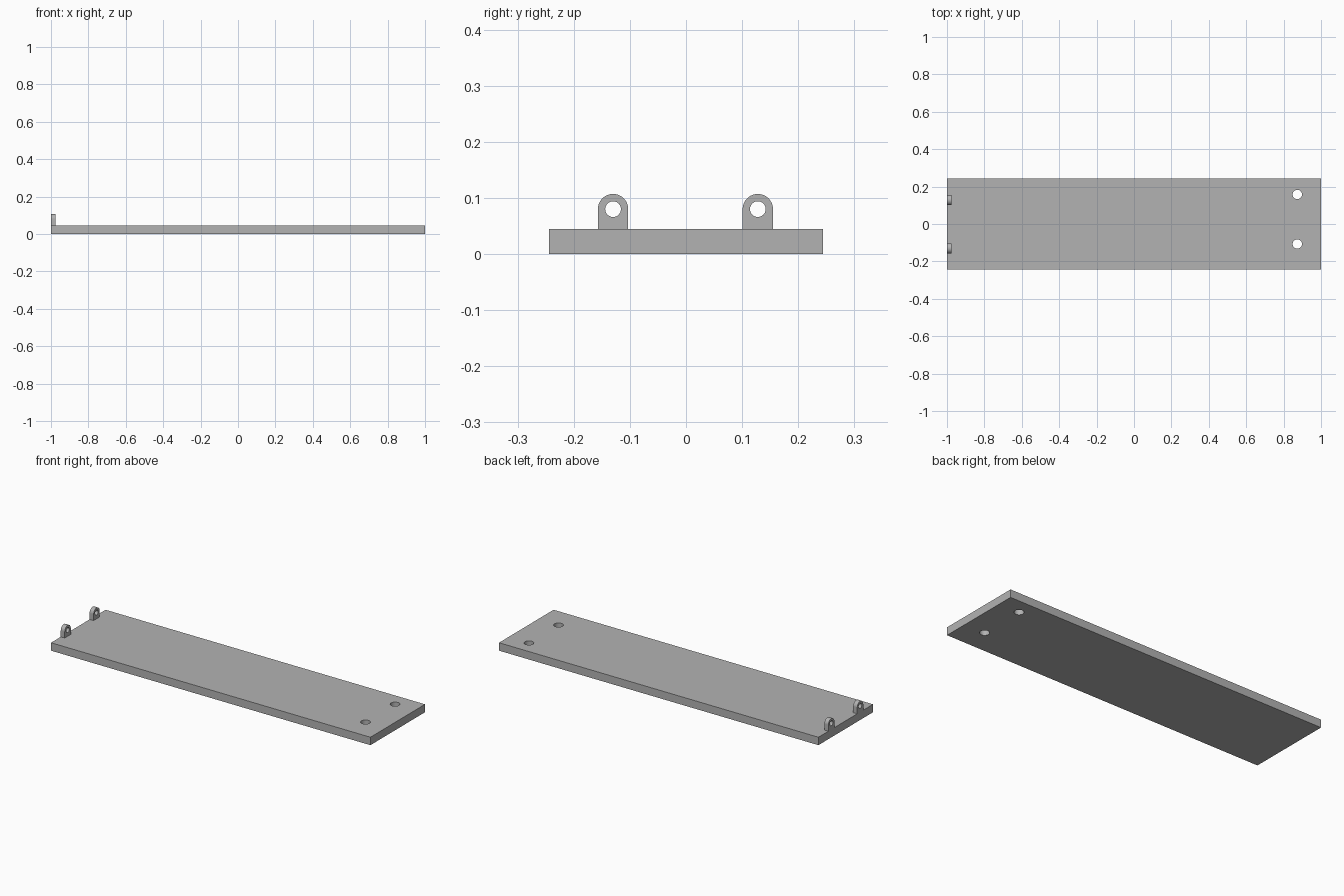
import bpy
import bmesh
from math import cos, sin, pi, radians
from mathutils import Matrix, Vector

cube = bpy.data.objects.get("Cube")
if cube:
    bpy.data.objects.remove(cube)

grey = bpy.data.materials.new("plain_grey")
grey.use_nodes = True
colour = (0.45, 0.45, 0.45, 1)
grey.diffuse_color = colour
grey.node_tree.nodes["Principled BSDF"].inputs["Base Color"].default_value = colour


def arc(cx, cy, radius, sweep=2 * pi, steps=32):
    """Points along an arc; a full circle leaves out the repeated last point."""
    count = steps if sweep >= 2 * pi else steps + 1
    return [(cx + radius * cos(sweep * i / steps),
             cy + radius * sin(sweep * i / steps)) for i in range(count)]


def plate(name, loops, thickness, matrix):
    """Fill an outline with holes, extrude it and place it."""
    bm = bmesh.new()
    edges = []
    for loop in loops:
        verts = [bm.verts.new((x, y, 0)) for x, y in loop]
        edges += [bm.edges.new((v, verts[i - 1])) for i, v in enumerate(verts)]
    bmesh.ops.triangle_fill(bm, edges=edges, use_beauty=True, normal=Vector((0, 0, 1)))
    top = bmesh.ops.extrude_face_region(bm, geom=bm.faces[:], use_keep_orig=True)
    moved = [g for g in top["geom"] if isinstance(g, bmesh.types.BMVert)]
    bmesh.ops.translate(bm, verts=moved, vec=(0, 0, thickness))
    bmesh.ops.recalc_face_normals(bm, faces=bm.faces[:])
    bm.transform(matrix)
    mesh = bpy.data.meshes.new(name)
    bm.to_mesh(mesh)
    bm.free()
    mesh.materials.append(grey)
    obj = bpy.data.objects.new(name, mesh)
    bpy.context.collection.objects.link(obj)
    bpy.ops.object.select_all(action="DESELECT")
    obj.select_set(True)
    bpy.context.view_layer.objects.active = obj
    bpy.ops.object.shade_smooth_by_angle(angle=radians(30))
    return obj


# Base board with two through holes near one end
half_w, height = 0.244, 0.045
outline = [(-1, -half_w), (1, -half_w), (1, half_w), (-1, half_w)]
holes = [arc(0.873, y, 0.025) for y in (-0.107, 0.158)]
plate("base_board", [outline] + holes, height, Matrix.Identity(4))

# Round-topped hinge lugs: profile drawn in (y, z), extruded along x
radius, centre_z = 0.027, 0.08
profile = arc(0, centre_z, radius, pi) + [(-radius, height), (radius, height)]
eye = arc(0, centre_z, 0.014)
yz_to_world = Matrix(((0, 0, 1, 0), (1, 0, 0, 0), (0, 1, 0, 0), (0, 0, 0, 1)))
for name, y in (("right_lug", -0.13), ("left_lug", 0.128)):
    plate(name, [profile, eye], 0.025, Matrix.Translation((-1, y, 0)) @ yz_to_world)
